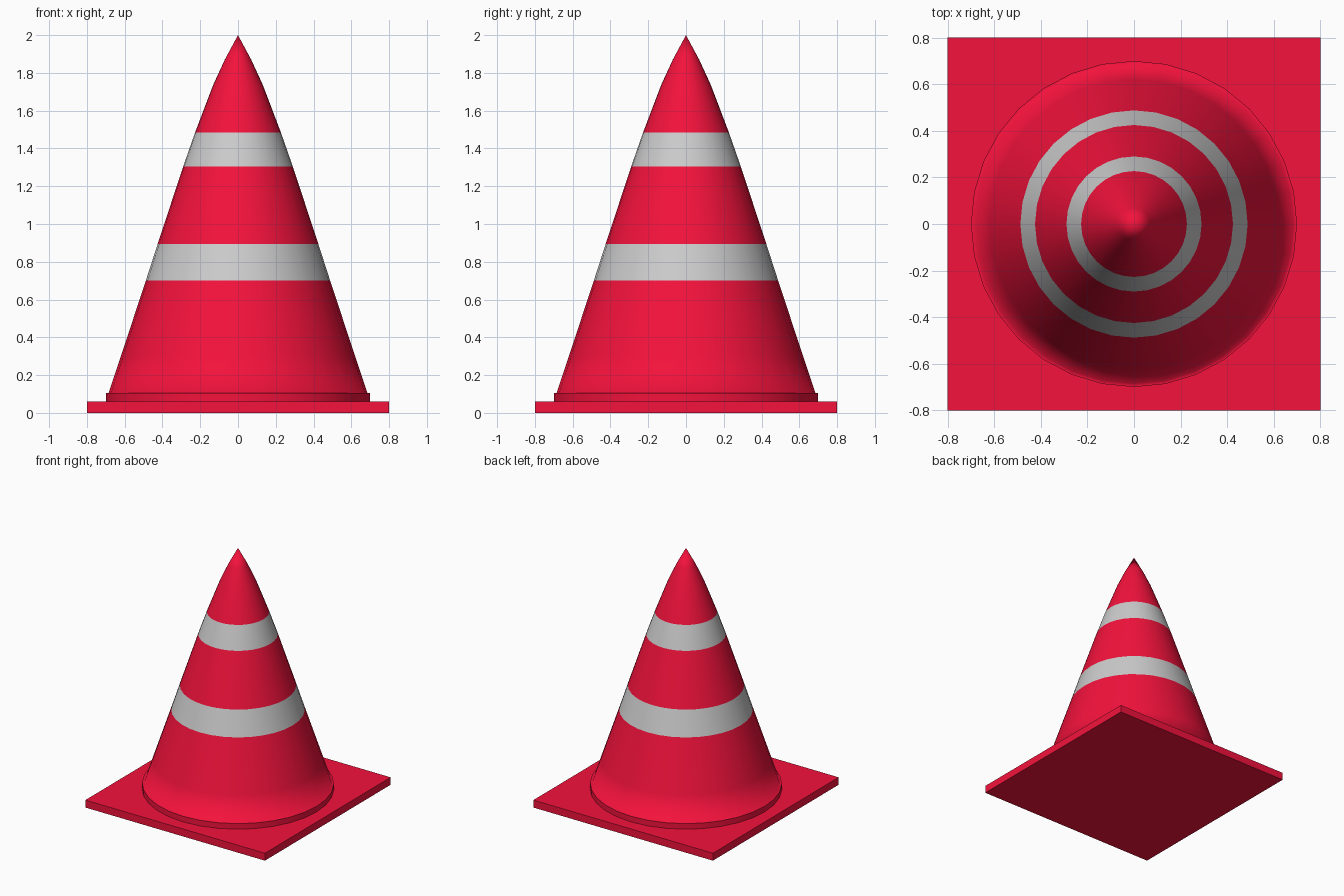
import bpy, bmesh, math

if "Cube" in bpy.data.objects:
    bpy.data.objects.remove(bpy.data.objects["Cube"])

SIDES = 32


def material(name, color):
    m = bpy.data.materials.new(name)
    m.diffuse_color = color
    m.use_nodes = True
    m.node_tree.nodes["Principled BSDF"].inputs["Base Color"].default_value = m.diffuse_color
    return m


red = material("red_plastic", (0.9, 0.006, 0.045, 1))
grey = material("reflective_grey", (0.8, 0.8, 0.8, 1))


def lathe(name, profile, bands=()):
    """Revolve (radius, z) points around z; radius 0 closes to a point."""
    bm = bmesh.new()
    rings = []
    for r, z in profile:
        if r == 0:
            rings.append([bm.verts.new((0, 0, z))] * SIDES)
        else:
            rings.append([bm.verts.new((r * math.cos(a), r * math.sin(a), z))
                          for a in (2 * math.pi * i / SIDES for i in range(SIDES))])
    for k, (lo, hi) in enumerate(zip(rings, rings[1:])):
        for i in range(SIDES):
            j = (i + 1) % SIDES
            face = bm.faces.new(list(dict.fromkeys((lo[i], lo[j], hi[j], hi[i]))))
            face.material_index = int(k in bands)
    mesh = bpy.data.meshes.new(name)
    bm.to_mesh(mesh)
    bm.free()
    mesh.materials.append(red)
    mesh.materials.append(grey)
    obj = bpy.data.objects.new(name, mesh)
    bpy.context.collection.objects.link(obj)
    bpy.ops.object.select_all(action='DESELECT')
    obj.select_set(True)
    bpy.context.view_layer.objects.active = obj
    bpy.ops.object.shade_smooth_by_angle(angle=math.radians(80))
    return obj


# Square foot plate
bpy.ops.mesh.primitive_cube_add(size=1, location=(0, 0, 0.03))
plate = bpy.context.object
plate.name = "base_plate"
plate.scale = (1.6, 1.6, 0.06)
bpy.ops.object.transform_apply(location=False, rotation=False, scale=True)
plate.data.materials.append(red)

# Round collar and tapering body with two reflective bands
lathe("cone_body", [
    (0, 0.06), (0.7, 0.06), (0.7, 0.105), (0.685, 0.105), (0.62, 0.3),
    (0.488, 0.7), (0.425, 0.895), (0.29, 1.305), (0.227, 1.485),
    (0.132, 1.735), (0.07, 1.87), (0, 2.0)], bands=(5, 7))
